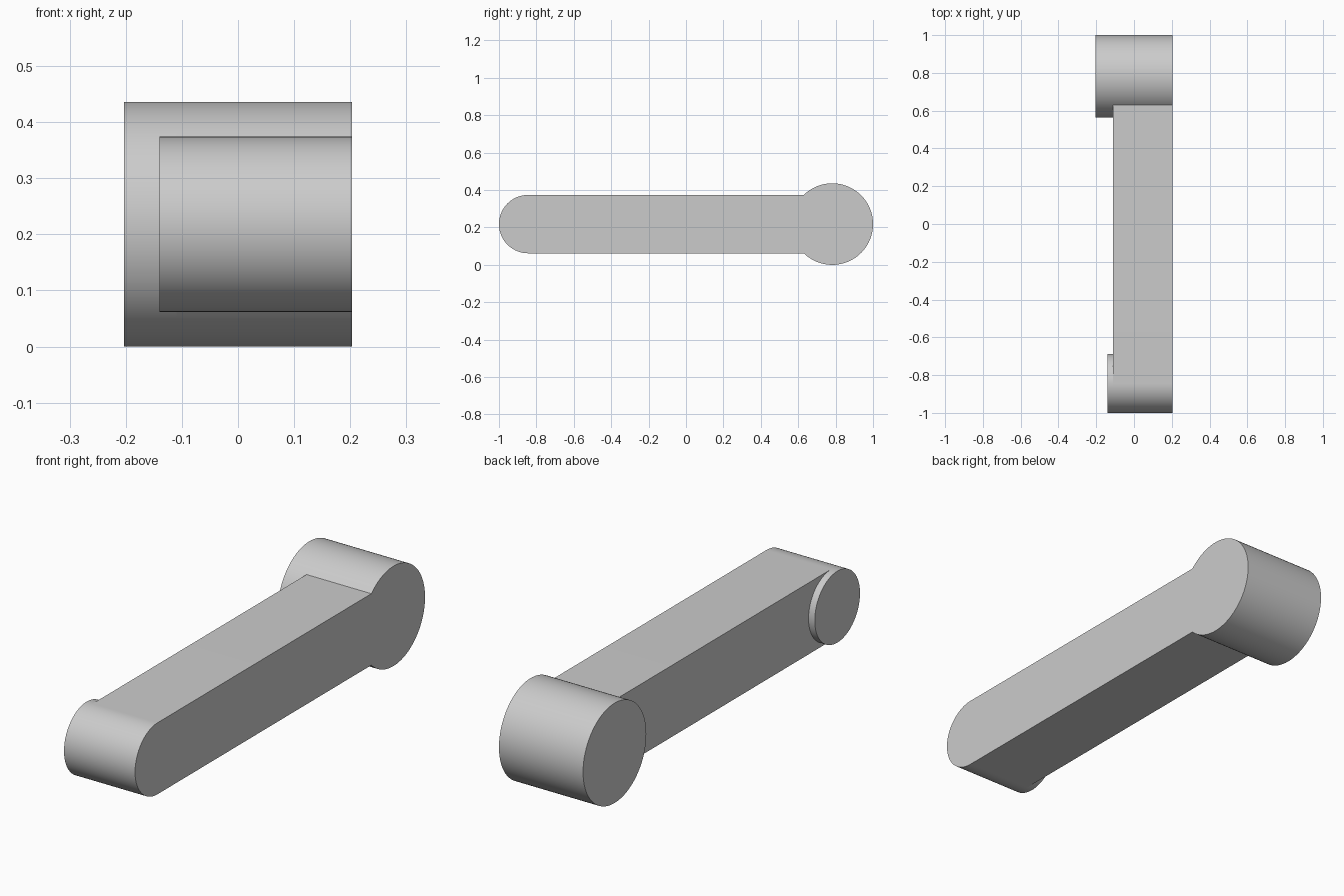
import bpy
import bmesh
from math import asin, cos, sin, pi, radians

cube = bpy.data.objects.get("Cube")
if cube:
    bpy.data.objects.remove(cube, do_unlink=True)

# Main dimensions
BIG_R, SMALL_R = 0.218, 0.156
BIG_Y, SMALL_Y = 1 - BIG_R, SMALL_R - 1
AXIS_Z = BIG_R
RIGHT_X, ARM_X, BOSS_X, LEFT_X = -0.203, -0.11, -0.14, 0.203

grey = bpy.data.materials.new("light_grey")
grey.use_nodes = True
grey.diffuse_color = (0.6, 0.6, 0.6, 1)
grey.node_tree.nodes["Principled BSDF"].inputs["Base Color"].default_value = (0.6, 0.6, 0.6, 1)


def arc(y, r, start, end, steps):
    """Points of an arc in the y-z plane about the shared axis height."""
    angles = [start + (end - start) * i / steps for i in range(steps + 1)]
    return [(y + r * cos(a), AXIS_Z + r * sin(a)) for a in angles]


def extrude(name, outline, x0, x1, inner_cap=True):
    """Sweep a closed y-z outline along x; the cap at x1 can be left open."""
    bm = bmesh.new()
    near = [bm.verts.new((x0, y, z)) for y, z in outline]
    far = [bm.verts.new((x1, y, z)) for y, z in outline]
    bm.faces.new(near[::-1])
    if inner_cap:
        bm.faces.new(far)
    for i in range(len(near)):
        j = (i + 1) % len(near)
        bm.faces.new((near[i], near[j], far[j], far[i]))
    mesh = bpy.data.meshes.new(name)
    bm.to_mesh(mesh)
    bm.free()
    mesh.materials.append(grey)
    obj = bpy.data.objects.new(name, mesh)
    bpy.context.collection.objects.link(obj)
    bpy.ops.object.select_all(action="DESELECT")
    obj.select_set(True)
    bpy.context.view_layer.objects.active = obj
    bpy.ops.object.shade_smooth_by_angle(angle=radians(30))
    return obj


# Arm: straight bar with a round front end and a larger round back end
join = pi - asin(SMALL_R / BIG_R)
profile = arc(BIG_Y, BIG_R, -join, join, 72) + arc(SMALL_Y, SMALL_R, pi / 2, 3 * pi / 2, 48)
extrude("arm", profile, ARM_X, LEFT_X)

# Pivot barrel and front boss, standing out from the right side of the arm
for name, y, r, x in (("pivot_barrel", BIG_Y, BIG_R, RIGHT_X),
                      ("front_boss", SMALL_Y, SMALL_R, BOSS_X)):
    circle = arc(y, r, -pi, pi, 96)[:-1]
    extrude(name, circle, x, ARM_X, inner_cap=False)
